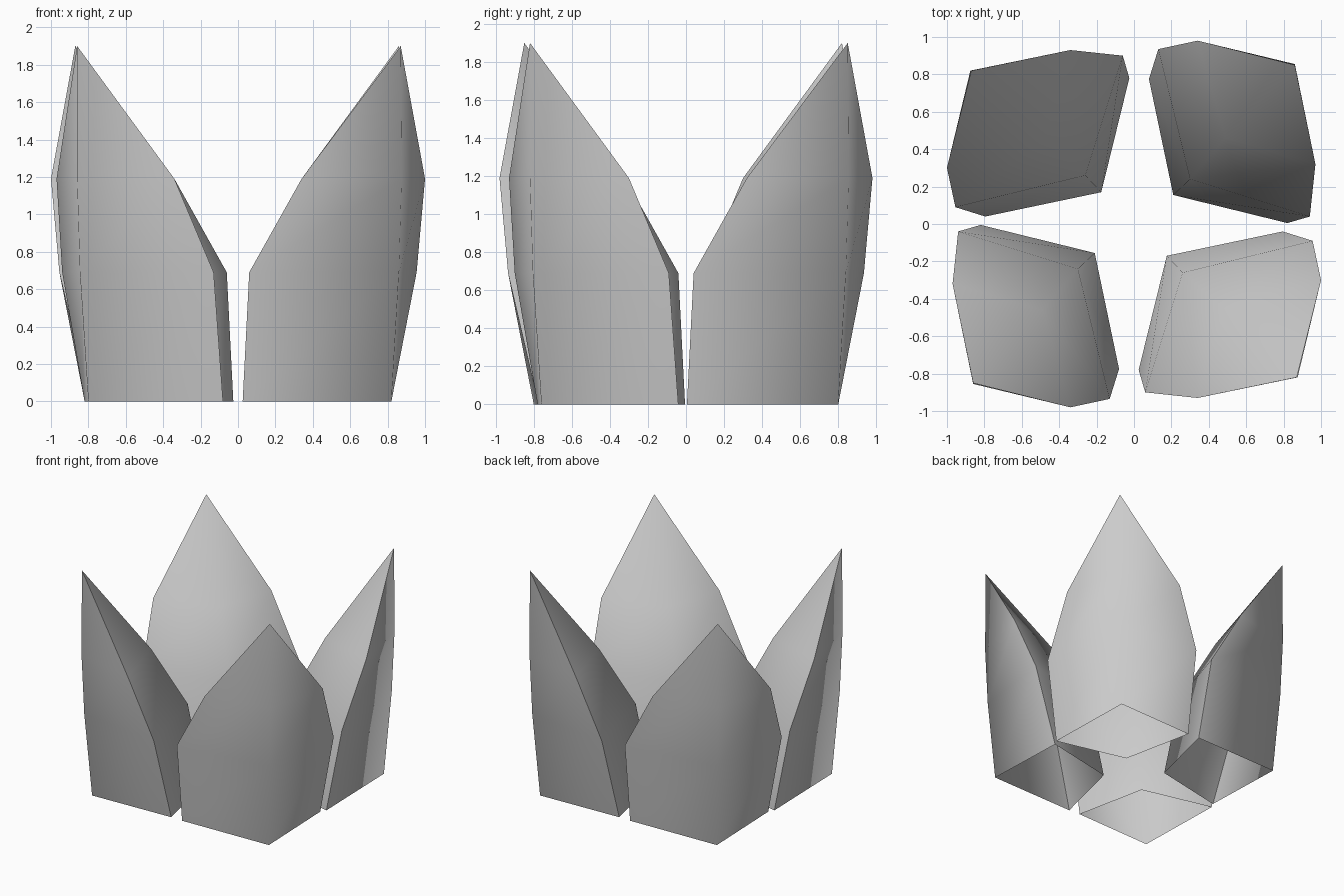
import bpy
import bmesh
from math import radians
from mathutils import Matrix, Vector

cube = bpy.data.objects.get("Cube")
if cube:
    bpy.data.objects.remove(cube, do_unlink=True)

# Single stone colour
stone = bpy.data.materials.new("grey stone")
stone.use_nodes = True
grey = (0.6, 0.6, 0.6, 1.0)
stone.diffuse_color = grey
bsdf = stone.node_tree.nodes["Principled BSDF"]
bsdf.inputs["Base Color"].default_value = grey
bsdf.inputs["Roughness"].default_value = 0.8

# Four-sided rings, ordered inner, right, outer, left
RINGS = [
    (0.00, [(0.19, 0.165), (0.80, 0.015), (0.78, 0.81), (0.06, 0.785)]),
    (0.69, [(0.28, 0.25), (0.92, 0.05), (0.825, 0.85), (0.11, 0.945)]),
    (1.19, [(0.47, 0.47), (0.95, 0.33), (0.84, 0.865), (0.32, 0.99)]),
]
TIP = (0.84, 0.86, 1.9)


def spike(name, turn, shift):
    """One pointed shell, open underneath, turned about the centre."""
    bm = bmesh.new()
    place = Matrix.Rotation(radians(turn), 4, "Z") @ Matrix.Translation(shift)
    rings = [[bm.verts.new(place @ Vector((x, y, z))) for x, y in ring]
             for z, ring in RINGS]
    tip = bm.verts.new(place @ Vector(TIP))
    for i in range(4):
        j = (i + 1) % 4
        for low, high in zip(rings, rings[1:]):
            bm.faces.new((low[i], low[j], high[j], high[i]))
        bm.faces.new((rings[-1][i], rings[-1][j], tip))
    for face in bm.faces:
        face.smooth = True
    # Crisp rims run up both flanks to the tip
    for side in (1, 3):
        column = [ring[side] for ring in rings] + [tip]
        for a, b in zip(column, column[1:]):
            bm.edges.get((a, b)).smooth = False
    mesh = bpy.data.meshes.new(name)
    bm.to_mesh(mesh)
    bm.free()
    mesh.materials.append(stone)
    obj = bpy.data.objects.new(name, mesh)
    bpy.context.collection.objects.link(obj)


# Opposite spikes match; neighbours are nudged slightly
nudge = Vector((0.02, -0.01, 0))
names = ("back_left_spike", "back_right_spike", "front_right_spike", "front_left_spike")
for n, name in enumerate(names):
    spike(name, 90 * n, nudge if n % 2 == 0 else -nudge)
